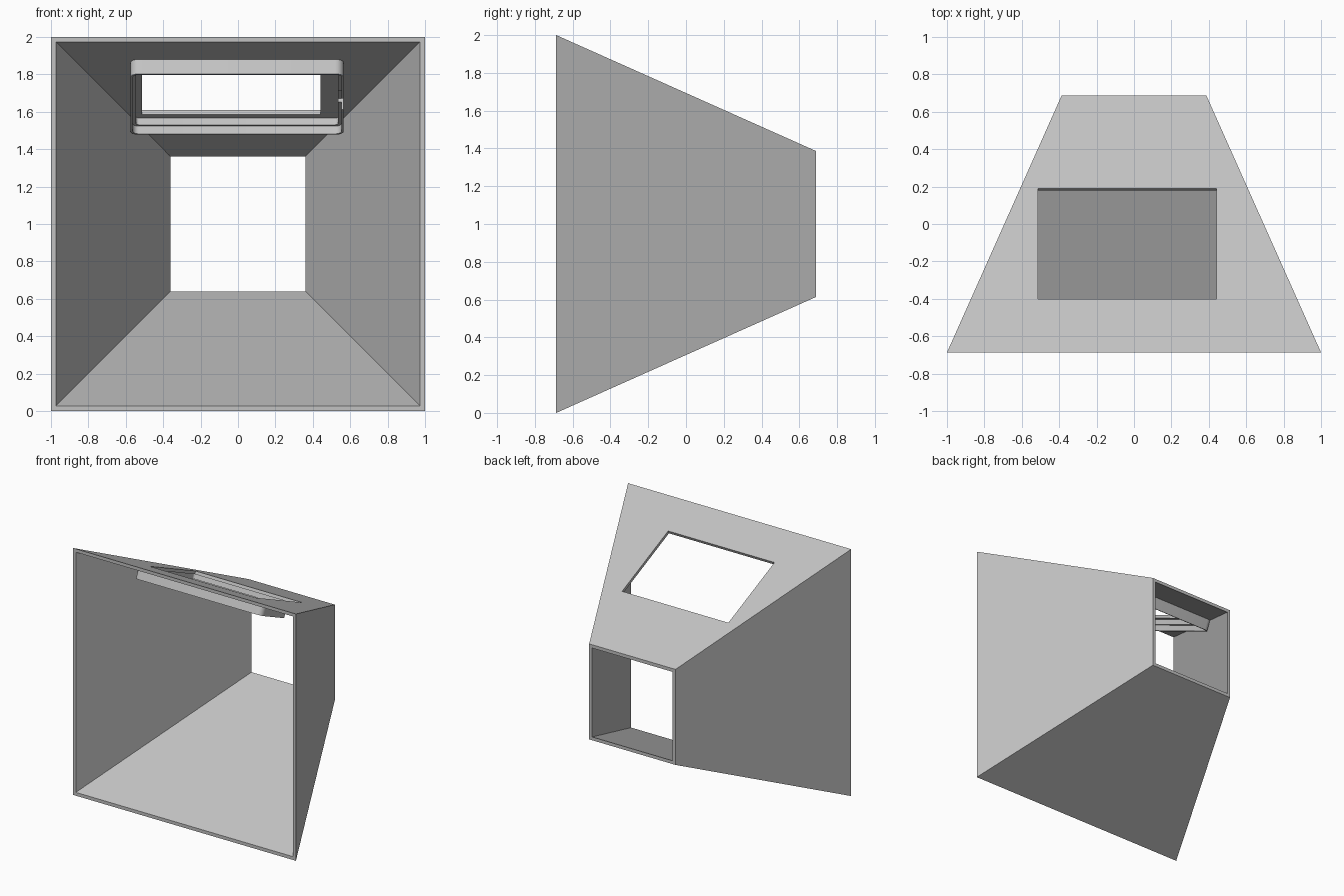
import bpy, bmesh, math
from mathutils import Matrix, Vector

if "Cube" in bpy.data.objects:
    bpy.data.objects.remove(bpy.data.objects["Cube"], do_unlink=True)

grey = bpy.data.materials.new("plain_grey")
grey.use_nodes = True
grey.diffuse_color = (0.54, 0.54, 0.54, 1)
grey.node_tree.nodes["Principled BSDF"].inputs["Base Color"].default_value = grey.diffuse_color

HALF_Y, FRONT, BACK, WALL = 0.687, 1.0, 0.387, 0.027
SLOPE = math.atan2(FRONT - BACK, 2 * HALF_Y)
# Frame of the roof underside: x across, y down the slope, z outward
ROOF = (Matrix.Translation((0, 0, 1 + (FRONT + BACK) / 2 - WALL))
        @ Matrix.Rotation(-SLOPE, 4, "X"))


def swept_ring(name, loops, matrix=Matrix()):
    """Closed tube made by joining each loop to the next and the last to the first."""
    bm = bmesh.new()
    rings = [[bm.verts.new(matrix @ Vector(p)) for p in loop] for loop in loops]
    for a, b in zip(rings, rings[1:] + rings[:1]):
        for i in range(len(a)):
            j = (i + 1) % len(a)
            bm.faces.new((a[i], a[j], b[j], b[i]))
    bmesh.ops.recalc_face_normals(bm, faces=bm.faces)
    mesh = bpy.data.meshes.new(name)
    bm.to_mesh(mesh)
    bm.free()
    mesh.materials.append(grey)
    obj = bpy.data.objects.new(name, mesh)
    bpy.context.collection.objects.link(obj)
    return obj


def square(half, y):
    return [(sx * half, y, 1 + sz * half) for sx, sz in ((-1, -1), (1, -1), (1, 1), (-1, 1))]


def rounded_rect(x0, x1, y0, y1, inset, z, radius=0.045, steps=6):
    r = radius - inset
    centres = ((x1 - radius, y1 - radius), (x0 + radius, y1 - radius),
               (x0 + radius, y0 + radius), (x1 - radius, y0 + radius))
    pts = []
    for q, (cx, cy) in enumerate(centres):
        for k in range(steps + 1):
            a = math.pi / 2 * (q + k / steps)
            pts.append((cx + r * math.cos(a), cy + r * math.sin(a), z))
    return pts


def cut_box(target, x0, x1, y0, y1, z0, z1):
    """Cut a box, given in the roof frame, out of the target."""
    bpy.ops.mesh.primitive_cube_add(size=1)
    cutter = bpy.context.object
    cutter.name = "cutter"
    cutter.hide_render = True
    size = Matrix.Diagonal((x1 - x0, y1 - y0, z1 - z0, 1))
    middle = Matrix.Translation(((x0 + x1) / 2, (y0 + y1) / 2, (z0 + z1) / 2))
    cutter.data.transform(ROOF @ middle @ size)
    cutter.data.materials.append(grey)
    mod = target.modifiers.new("cut", "BOOLEAN")
    mod.operation, mod.solver, mod.object = "DIFFERENCE", "EXACT", cutter
    bpy.context.view_layer.objects.active = target
    bpy.ops.object.modifier_apply(modifier=mod.name)
    bpy.data.objects.remove(cutter, do_unlink=True)


# Tapered square duct, open at both ends, with a window in the roof
duct = swept_ring("tapered_duct", [
    square(FRONT, -HALF_Y), square(BACK, HALF_Y),
    square(BACK - WALL, HALF_Y), square(FRONT - WALL, -HALF_Y)])
cut_box(duct, -0.513, 0.44, -0.449, 0.197, -0.1, 0.1)

# Rounded frame under the window, stepped on its inner side
DEPTH, STEP = -0.085, -0.04
extent = (-0.575, 0.565, -0.525, 0.274)
frame = swept_ring("window_frame", [
    rounded_rect(*extent, inset, z) for inset, z in
    ((0, 0.002), (0, DEPTH), (0.012, DEPTH), (0.012, STEP), (0.03, STEP), (0.03, 0.002))], ROOF)

# Finger notch in one side of the frame
cut_box(frame, 0.5, 0.6, -0.2, -0.055, DEPTH - 0.02, -0.02)

bpy.ops.object.select_all(action="DESELECT")
frame.select_set(True)
bpy.context.view_layer.objects.active = frame
bpy.ops.object.shade_smooth_by_angle(angle=math.radians(30))
